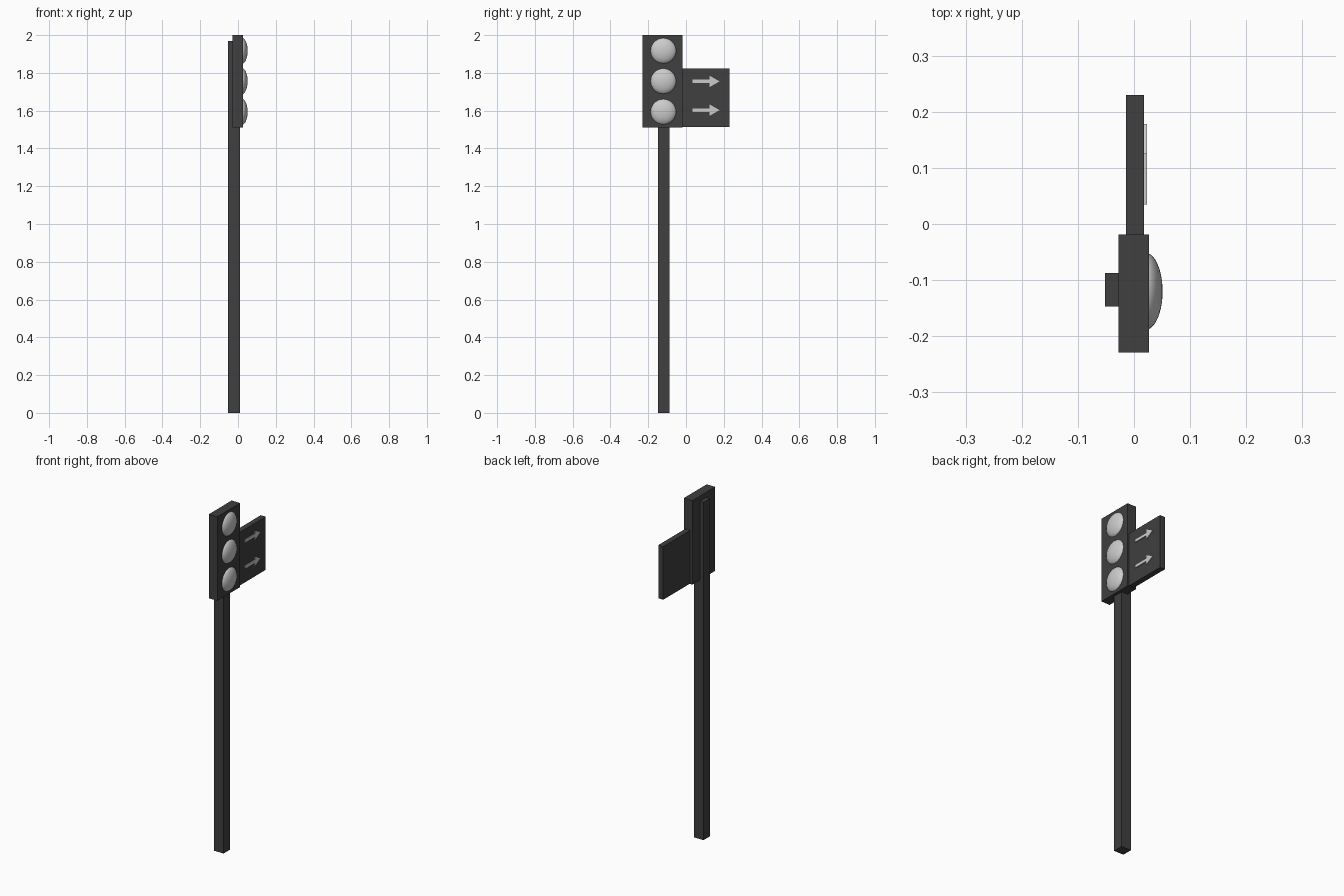
import bpy, bmesh
from mathutils import Matrix

if "Cube" in bpy.data.objects:
    bpy.data.objects.remove(bpy.data.objects["Cube"])

dark = bpy.data.materials.new("dark_grey")
dark.diffuse_color = (0.05, 0.05, 0.05, 1)
dark.use_nodes = True
dark.node_tree.nodes["Principled BSDF"].inputs["Base Color"].default_value = dark.diffuse_color


def finish(name, bm, mat=None):
    bmesh.ops.recalc_face_normals(bm, faces=bm.faces)
    me = bpy.data.meshes.new(name)
    bm.to_mesh(me)
    bm.free()
    ob = bpy.data.objects.new(name, me)
    bpy.context.collection.objects.link(ob)
    if mat:
        me.materials.append(mat)
    return ob


def box(name, lo, hi):
    bm = bmesh.new()
    bmesh.ops.create_cube(bm, size=1)
    for v in bm.verts:
        v.co = [a + (c + 0.5) * (b - a) for a, b, c in zip(lo, hi, v.co)]
    return finish(name, bm, dark)


def lens(name, z):
    # flattened sphere, cut off where it meets the housing
    bm = bmesh.new()
    rot = Matrix.Rotation(1.5707963, 4, 'Y')
    bmesh.ops.create_uvsphere(bm, u_segments=32, v_segments=20, radius=1, matrix=rot)
    for v in bm.verts:
        v.co = (0.02 + 0.031 * v.co.x, -0.12 + 0.069 * v.co.y, z + 0.069 * v.co.z)
    bmesh.ops.bisect_plane(bm, geom=bm.verts[:] + bm.edges[:] + bm.faces[:],
                           plane_co=(0.026, 0, 0), plane_no=(-1, 0, 0), clear_outer=True)
    for f in bm.faces:
        f.smooth = True
    return finish(name, bm)


def arrow(name, z):
    # extruded arrow outline pointing to +y
    half = [(0.035, 0.009), (0.125, 0.009), (0.125, 0.03), (0.178, 0)]
    pts = half + [(y, -h) for y, h in reversed(half[:-1])]
    bm = bmesh.new()
    face = bm.faces.new([bm.verts.new((0.016, y, z + h)) for y, h in pts])
    ext = bmesh.ops.extrude_face_region(bm, geom=[face])
    moved = [g for g in ext["geom"] if isinstance(g, bmesh.types.BMVert)]
    bmesh.ops.translate(bm, verts=moved, vec=(0.007, 0, 0))
    return finish(name, bm)


# Pole, signal housing and side sign
box("pole", (-0.052, -0.147, 0), (0.01, -0.087, 1.97))
box("signal_housing", (-0.028, -0.229, 1.51), (0.027, -0.019, 2.0))
box("side_sign", (-0.014, -0.019, 1.513), (0.018, 0.23, 1.823))

# Three lamp lenses
for i, z in enumerate((1.594, 1.756, 1.917)):
    lens(f"lamp_lens_{i + 1}", z)

# Two sign arrows
for i, z in enumerate((1.603, 1.755)):
    arrow(f"sign_arrow_{i + 1}", z)
